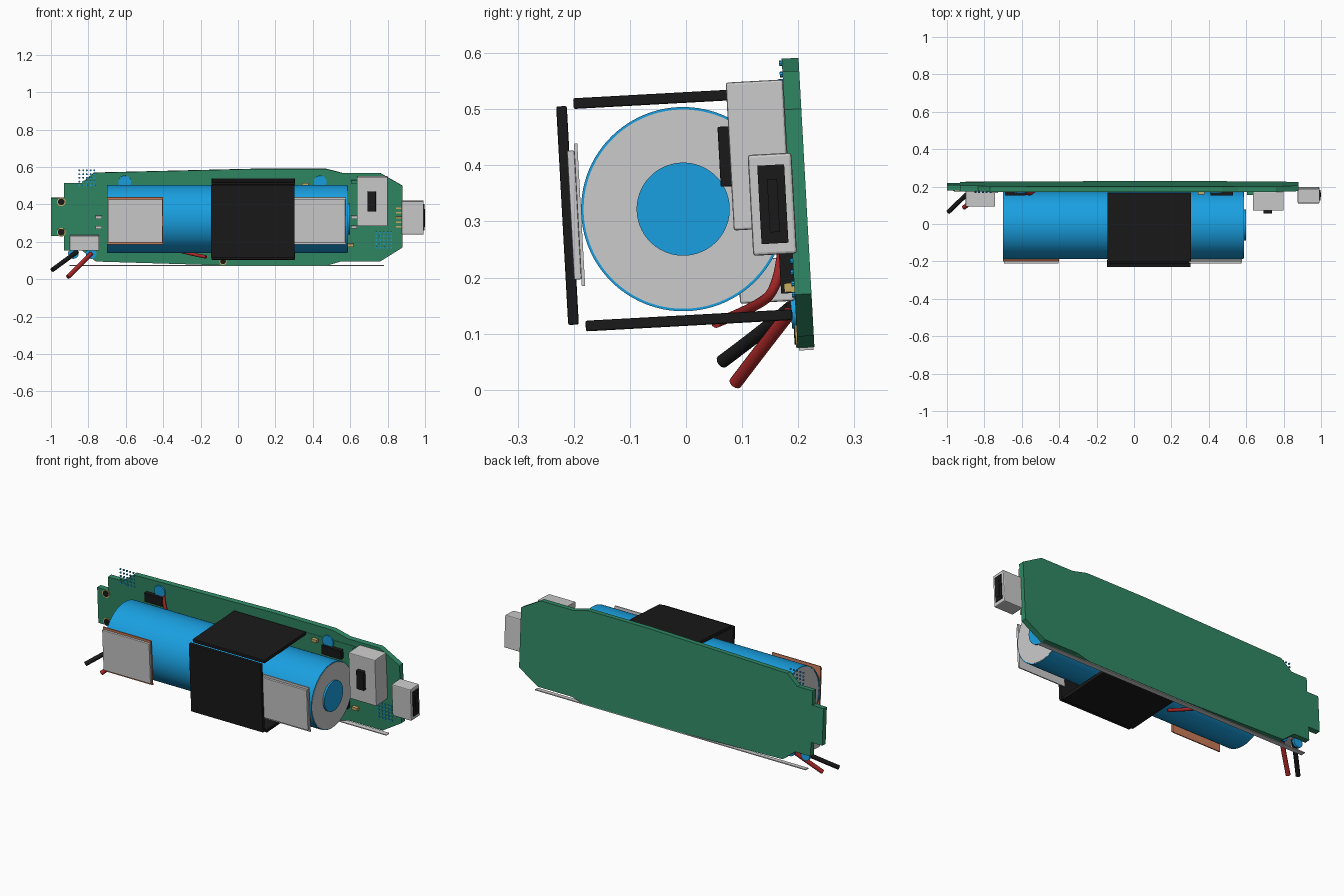
import bpy, bmesh, math
from mathutils import Matrix, Vector

if "Cube" in bpy.data.objects:
    bpy.data.objects.remove(bpy.data.objects["Cube"])

# The assembly leans slightly: built in local space (origin = battery axis), then tilted
TILT = Matrix.Translation((0, -0.005, 0.322)) @ Matrix.Rotation(0.055, 4, 'X')


def mat(name, rgb):
    m = bpy.data.materials.new(name)
    m.diffuse_color = (*rgb, 1)
    m.use_nodes = True
    m.node_tree.nodes["Principled BSDF"].inputs["Base Color"].default_value = m.diffuse_color
    return m


GREEN = mat("green", (0.03, 0.25, 0.13))
BLUE = mat("blue", (0.01, 0.35, 0.75))
BLACK = mat("black", (0.01, 0.01, 0.01))
RED = mat("red", (0.4, 0.02, 0.02))
COPPER = mat("copper", (0.6, 0.2, 0.1))
GOLD = mat("gold", (0.6, 0.42, 0.13))


def finish(name, bm, m=None, smooth=False):
    bmesh.ops.recalc_face_normals(bm, faces=bm.faces)
    me = bpy.data.meshes.new(name)
    bm.to_mesh(me)
    bm.free()
    ob = bpy.data.objects.new(name, me)
    bpy.context.collection.objects.link(ob)
    ob.matrix_world = TILT
    if m:
        me.materials.append(m)
    if smooth:
        bpy.ops.object.select_all(action='DESELECT')
        ob.select_set(True)
        bpy.context.view_layer.objects.active = ob
        bpy.ops.object.shade_smooth_by_angle(angle=math.radians(35))
    return ob


def add_box(bm, x, y, z):
    size = [b - a for a, b in (x, y, z)]
    mid = [(a + b) / 2 for a, b in (x, y, z)]
    bmesh.ops.create_cube(bm, size=1, matrix=Matrix.Translation(mid) @ Matrix.Diagonal((*size, 1)))


def box(name, x, y, z, m=None, bevel=0.0):
    bm = bmesh.new()
    add_box(bm, x, y, z)
    if bevel:
        bmesh.ops.bevel(bm, geom=bm.edges[:], offset=bevel, segments=2, profile=0.5, affect='EDGES')
    return finish(name, bm, m)


def cyl(name, a, b, r, m=None, segs=32):
    a, b = Vector(a), Vector(b)
    rot = (b - a).to_track_quat('Z', 'Y').to_matrix().to_4x4()
    bm = bmesh.new()
    bmesh.ops.create_cone(bm, cap_ends=True, segments=segs, radius1=r, radius2=r,
                          depth=(b - a).length, matrix=Matrix.Translation((a + b) / 2) @ rot)
    return finish(name, bm, m, True)


def lathe_x(name, profile, m, segs=96):
    # closed (x, r) profile spun around the battery axis
    bm = bmesh.new()
    vs = [bm.verts.new((x, 0, r)) for x, r in profile]
    es = [bm.edges.new((vs[i], vs[(i + 1) % len(vs)])) for i in range(len(vs))]
    bmesh.ops.spin(bm, geom=vs + es, cent=(0, 0, 0), axis=(1, 0, 0), angle=math.tau, steps=segs)
    bmesh.ops.remove_doubles(bm, verts=bm.verts, dist=1e-5)
    return finish(name, bm, m, True)


def wire(name, pts, r, m):
    # path in world coordinates
    cu = bpy.data.curves.new(name, 'CURVE')
    cu.dimensions = '3D'
    cu.bevel_depth, cu.bevel_resolution, cu.use_fill_caps = r, 4, True
    sp = cu.splines.new('NURBS')
    sp.points.add(len(pts) - 1)
    for p, c in zip(sp.points, pts):
        p.co = (*c, 1)
    sp.order_u, sp.use_endpoint_u, sp.resolution_u = 3, True, 8
    cu.materials.append(m)
    ob = bpy.data.objects.new(name, cu)
    bpy.context.collection.objects.link(ob)


# Circuit board from its outline
F, B = 0.19, 0.22
outline = [(-1, -.101), (-1, .103), (-.93, .103), (-.93, .182), (-.835, .182), (-.77, .237), (.1, .258),
           (.47, .258), (.56, .235), (.76, .235), (.88, .167), (.88, -.163), (.76, -.238),
           (.55, -.238), (.48, -.258), (-.1, -.258), (-.76, -.238), (-.835, -.178), (-.93, -.178), (-.93, -.101)]
bm = bmesh.new()
face = bm.faces.new([bm.verts.new((x, F, z)) for x, z in outline])
out = bmesh.ops.extrude_face_region(bm, geom=[face])
bmesh.ops.translate(bm, verts=[g for g in out['geom'] if isinstance(g, bmesh.types.BMVert)], vec=(0, B - F, 0))
finish("circuit_board", bm, GREEN)
box("board_edge_strip", (-.90, .78), (.192, .218), (-.263, -.258))

# Battery: wrap, core, terminals
lathe_x("battery_wrap", [(-.70, .177), (-.70, .182), (.586, .182), (.586, .177)], BLUE)
cyl("battery_core", (-.697, 0, 0), (.588, 0, 0), .1775, None, 96)
cyl("battery_terminal", (.58, 0, 0), (.598, 0, 0), .083, BLUE, 64)

# Contact plates on the battery front
for side, x0, x1 in (("left", -.70, -.40), ("right", .29, .578)):
    box(side + "_pad", (x0 + .004, x1 - .004), (-.201, -.188), (-.115, .115), None, .002)
    box(side + "_pad_backing", (x0, x1), (-.188, -.182), (-.127, .127), COPPER if side == "left" else None)

# Strap of three panels
box("strap_front", (-.145, .302), (-.216, -.197), (-.195, .195), BLACK, .003)
for side, s in (("top", 1), ("bottom", -1)):
    z = sorted((s * .189, s * .208))
    box("strap_" + side, (-.142, .305), (-.185, .184), z, BLACK, .003)

# Slide switch
box("switch_body", (.635, .80), (.088, F), (-.043, .221), None, .004)
box("switch_knob", (.693, .737), (.069, .10), (.036, .143), BLACK, .002)
box("switch_side_tab", (.605, .637), (.165, F), (-.06, -.045))

# Data port on the right end
box("port_shell", (.875, .993), (.12, .198), (-.09, .09), None, .005)
box("port_opening", (.94, .997), (.136, .184), (-.07, .07), BLACK)
box("port_tongue", (.94, 1.0), (.152, .170), (-.05, .045), BLACK)
bm = bmesh.new()
for i in range(5):
    add_box(bm, (.845, .88), (.184, F), (-.056 + i * .025, -.048 + i * .025))
finish("port_pins", bm, GOLD)

# Wire plug at the lower left
box("wire_plug", (-.90, -.742), (.092, F), (-.174, -.096), None, .004)

# Solder blobs on the board
for i, (x, z) in enumerate([(-.605, .188), (.44, .188), (-.88, -.195), (-.785, -.195)]):
    cyl(f"solder_pad_{i}", (x, .182, z), (x, F + .004, z), .034 if i < 2 else .028, BLUE)

# Chips and small parts
box("left_chip", (-.69, -.58), (.168, F), (.115, .165), BLACK)
box("right_chip", (.41, .53), (.168, F), (.115, .165), BLACK)
box("lower_chip", (.42, .56), (.166, F), (-.16, -.09), BLACK)
for i, (x, z, m) in enumerate([(-.745, 0, None), (-.745, -.056, None), (.36, .175, GOLD), (.62, .0, None),
                               (.60, -.15, GOLD), (.62, .19, GREEN)]):
    box(f"small_part_{i}", (x - .017, x + .017), (.172, F), (z - .008, z + .008), m)
box("board_trace", (.30, .62), (.188, F), (.196, .202), GREEN)

# Mounting holes: gold ring with dark centre
for i, (x, z, r) in enumerate([(-.945, .082, .023), (-.945, -.081, .023), (-.08, -.237, .02)]):
    cyl(f"hole_ring_{i}", (x, .187, z), (x, F, z), r, GOLD)
    cyl(f"hole_centre_{i}", (x, .185, z), (x, F, z), r * .75, BLACK)

# Grids of small contact dots
for name, cx, cz in (("upper_dots", -.808, .21), ("lower_dots", .78, -.123)):
    bm = bmesh.new()
    for i in range(5):
        for j in range(5):
            bmesh.ops.create_cone(bm, cap_ends=True, segments=8, radius1=.005, radius2=.005, depth=.006,
                                  matrix=Matrix.Translation((cx + (i - 2) * .02, .188, cz + (j - 2) * .02))
                                  @ Matrix.Rotation(math.pi / 2, 4, 'X'))
    finish(name, bm, BLUE)

# Leads
wire("black_lead", [(-.86, .188, .148), (-.90, .155, .118), (-.993, .064, .05)], .012, BLACK)
wire("red_lead", [(-.785, .185, .138), (-.82, .155, .10), (-.91, .088, .012)], .012, RED)
wire("battery_lead", [(-.585, .175, .50), (-.57, .155, .45), (-.52, .178, .32), (-.40, .165, .18),
                      (-.30, .12, .145), (-.17, .053, .119)], .009, RED)
